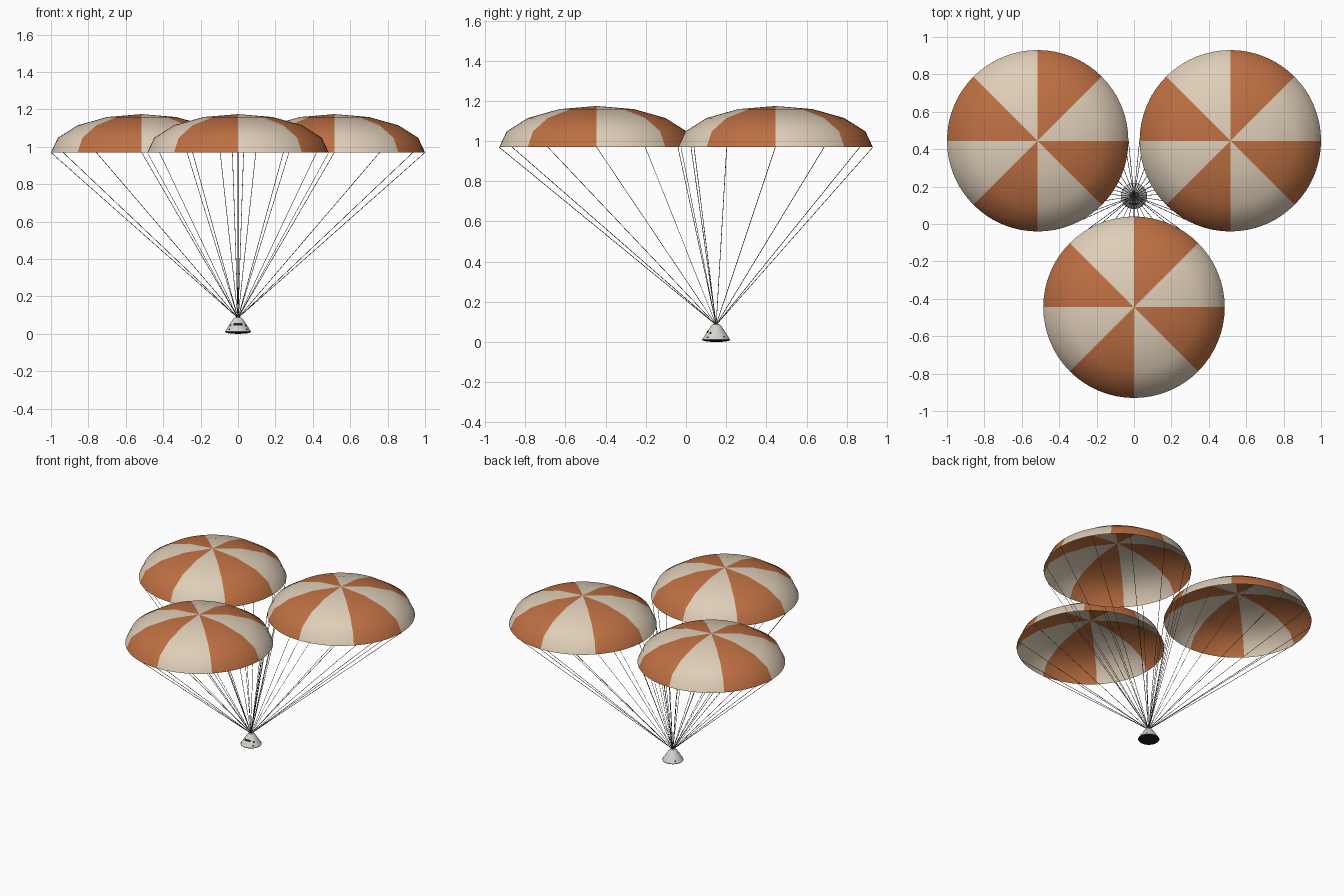
import bpy, bmesh
from math import sin, cos, pi, radians
from mathutils import Vector

if "Cube" in bpy.data.objects:
    bpy.data.objects.remove(bpy.data.objects["Cube"])


def material(name, r, g, b):
    m = bpy.data.materials.new(name)
    m.use_nodes = True
    m.diffuse_color = (r, g, b, 1)
    bsdf = next(n for n in m.node_tree.nodes if n.type == 'BSDF_PRINCIPLED')
    bsdf.inputs["Base Color"].default_value = (r, g, b, 1)
    return m


CREAM = material("cream fabric", 0.74, 0.62, 0.48)
ORANGE = material("orange fabric", 0.51, 0.16, 0.055)
CORD = material("cord grey", 0.14, 0.13, 0.12)
HULL = material("hull light grey", 0.66, 0.66, 0.62)
SHIELD = material("shield black", 0.015, 0.012, 0.015)


def add_object(name, bm, mats, smooth=True):
    mesh = bpy.data.meshes.new(name)
    bm.to_mesh(mesh)
    bm.free()
    for m in mats:
        mesh.materials.append(m)
    for p in mesh.polygons:
        p.use_smooth = smooth
    ob = bpy.data.objects.new(name, mesh)
    bpy.context.scene.collection.objects.link(ob)
    return ob


def lathe(profile, sides):
    """Revolve (radius, height) points, bottom to top; zero radius is a pole."""
    bm = bmesh.new()
    rings = []
    for r, z in profile:
        n = sides if r > 0 else 1
        rings.append([bm.verts.new((r * cos(2 * pi * i / sides), r * sin(2 * pi * i / sides), z))
                      for i in range(n)])
    for low, high in zip(rings, rings[1:]):
        for i in range(sides):
            j = (i + 1) % sides
            corners = [low[i % len(low)], low[j % len(low)],
                       high[j % len(high)], high[i % len(high)]]
            bm.faces.new(list(dict.fromkeys(corners)))
    return bm


# Canopies: shallow open domes with eight alternating gores
RADIUS, RIM, RISE, SIDES = 0.485, 0.97, 0.205, 64
centres = {"left": (0.515, 0.445), "right": (-0.515, 0.445), "front": (0, -0.445)}
dome = [(RADIUS * cos(k * pi / 8), RISE * sin(k * pi / 8)) for k in range(4)] + [(0, RISE)]
apex = Vector((0, 0.15, 0.085))

for side, (cx, cy) in centres.items():
    bm = lathe(dome, SIDES)
    for i, f in enumerate(bm.faces):
        f.material_index = (i % SIDES) // (SIDES // 8) % 2
    canopy = add_object(side + "_canopy", bm, [CREAM, ORANGE])
    canopy.location = (cx, cy, RIM)

    # Suspension lines: twelve thin cords from the rim to the capsule
    cords = bpy.data.curves.new(side + "_suspension_lines", 'CURVE')
    cords.dimensions = '3D'
    cords.bevel_depth = 0.0015
    cords.bevel_resolution = 0
    cords.materials.append(CORD)
    for k in range(12):
        a = k * pi / 6
        spline = cords.splines.new('POLY')
        spline.points.add(1)
        spline.points[0].co = (*apex, 1)
        spline.points[1].co = (cx + RADIUS * cos(a), cy + RADIUS * sin(a), RIM, 1)
    bpy.context.scene.collection.objects.link(
        bpy.data.objects.new(side + "_suspension_lines", cords))

# Capsule: blunt cone with a dark convex heat shield
BASE_R, BASE_Z, TOP_R, TOP_Z = 0.07, 0.012, 0.026, 0.08
base = Vector((0, apex.y, 0))
hull = add_object("capsule_hull", lathe(
    [(BASE_R, BASE_Z), (TOP_R, TOP_Z), (0.018, 0.088), (0, 0.09)], 32), [HULL])
shield = add_object("heat_shield", lathe(
    [(0, 0), (0.045, 0.002), (0.066, 0.007), (BASE_R, BASE_Z)], 32), [SHIELD])
hull.location = shield.location = base


# Windows and thruster ports: thin plates lying on the cone
def plate(name, angle, z, half_angle, half_height):
    bm = bmesh.new()
    rows = []
    for h in (z - half_height, z + half_height):
        r = BASE_R + (TOP_R - BASE_R) * (h - BASE_Z) / (TOP_Z - BASE_Z) + 0.0012
        rows.append([bm.verts.new((r * cos(radians(angle + t * half_angle)),
                                   r * sin(radians(angle + t * half_angle)), h))
                     for t in (-1, -0.5, 0, 0.5, 1)])
    for i in range(4):
        bm.faces.new([rows[0][i], rows[0][i + 1], rows[1][i + 1], rows[1][i]])
    add_object(name, bm, [SHIELD], False).location = base


plate("hatch_window", -90, 0.052, 32, 0.006)
for side, sign in (("left", 1), ("right", -1)):
    plate(side + "_window", -90 + sign * 55, 0.045, 7, 0.005)
    plate(side + "_front_port", -90 + sign * 48, 0.024, 5, 0.004)
    plate(side + "_rear_port", -90 + sign * 130, 0.026, 5, 0.004)

# Smooth the hull while keeping its shoulder crisp
bpy.ops.object.select_all(action='DESELECT')
for ob in (hull, shield):
    ob.select_set(True)
bpy.context.view_layer.objects.active = hull
bpy.ops.object.shade_smooth_by_angle(angle=radians(30))
